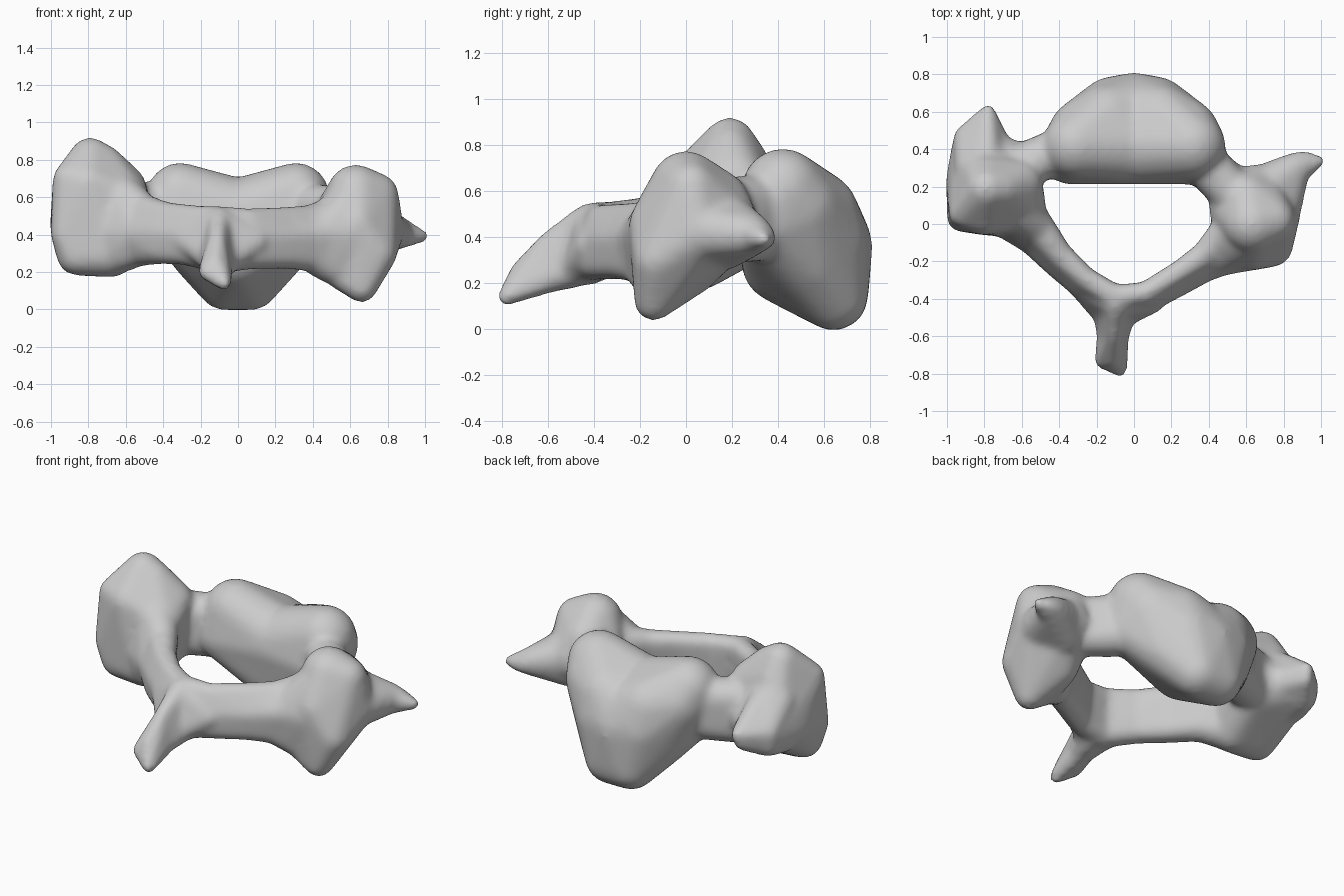
import bpy
import bmesh
import math
from mathutils import Vector

cube = bpy.data.objects.get("Cube")
if cube:
    bpy.data.objects.remove(cube, do_unlink=True)

bone_grey = bpy.data.materials.new("bone grey")
bone_grey.use_nodes = True
colour = (0.6, 0.6, 0.6, 1)
bone_grey.diffuse_color = colour
bone_grey.node_tree.nodes["Principled BSDF"].inputs["Base Color"].default_value = colour

shape = bmesh.new()


def ball_points(ball):
    """Points on a sphere given as x, y, z, radius."""
    x, y, z, radius = ball
    ball_mesh = bmesh.new()
    bmesh.ops.create_icosphere(ball_mesh, subdivisions=3, radius=radius)
    points = [v.co + Vector((x, y, z)) for v in ball_mesh.verts]
    ball_mesh.free()
    return points


def add_hull(balls):
    """Stretch a skin around a group of balls and add it to the bone."""
    hull = bmesh.new()
    for ball in balls:
        for point in ball_points(ball):
            hull.verts.new(point)
    bmesh.ops.convex_hull(hull, input=hull.verts[:])
    loose = [v for v in hull.verts if not v.link_faces]
    bmesh.ops.delete(hull, geom=loose, context='VERTS')
    bmesh.ops.recalc_face_normals(hull, faces=hull.faces[:])
    piece = bpy.data.meshes.new("hull_piece")
    hull.to_mesh(piece)
    hull.free()
    shape.from_mesh(piece)
    bpy.data.meshes.remove(piece)


def add_chain(sections):
    """Join neighbouring groups of balls into one continuous strut."""
    for first, second in zip(sections, sections[1:]):
        add_hull(first + second)


# Main body: a tapering core, then two mirrored shoulders with a dip between
core = [
    (-.07, .64, .145, .15),
    (.07, .64, .145, .15),
    (-.11, .59, .38, .2),
    (.11, .59, .38, .2),
    (0, .6, .36, .21),
    (0, .42, .29, .18),
    (0, .42, .49, .21),
]
add_hull(core + [(-.18, .52, .31, .18), (.18, .52, .31, .18)])
for side in (-1, 1):
    add_hull(core + [
        (.31 * side, .42, .605, .18),
        (.27 * side, .48, .53, .19),
        (.14 * side, .56, .5, .19),
        (.34 * side, .36, .46, .15),
        (.18 * side, .52, .31, .18),
    ])

# Left side mass, with a pointed foot below
add_hull([
    (.63, 0, .62, .155),
    (.74, .02, .61, .12),
    (.6, .14, .56, .13),
    (.63, -.12, .45, .13),
    (.66, -.14, .12, .085),
    (.74, -.12, .3, .11),
    (.77, .05, .42, .12),
    (.52, .08, .5, .12),
    (.58, .03, .26, .11),
    (.54, -.14, .19, .08),
    (.65, .18, .45, .14),
])

# Left wing, running out to a point
add_chain([
    [(.7, .18, .44, .14), (.78, .1, .42, .12), (.66, .18, .36, .1)],
    [(.85, .29, .41, .09)],
    [(.91, .35, .395, .045), (.99, .335, .39, .033)],
])

# Right side mass, with a raised peak
add_hull([
    (-.79, .19, .81, .11),
    (-.72, .19, .77, .11),
    (-.8, .05, .67, .11),
    (-.79, .25, .72, .11),
    (-.91, .06, .7, .08),
    (-.93, .03, .4, .07),
    (-.86, .06, .29, .11),
    (-.68, .06, .3, .13),
    (-.6, .1, .58, .13),
    (-.62, .22, .65, .13),
    (-.915, .25, .45, .09),
    (-.88, .38, .47, .1),
    (-.64, .28, .42, .13),
])

# Right wing: its back slopes straight down from the peak to a blunt ridge
add_hull([
    (-.79, .24, .73, .1),
    (-.86, .3, .62, .1),
    (-.89, .33, .42, .1),
    (-.89, .46, .49, .075),
    (-.88, .45, .42, .08),
    (-.68, .34, .49, .12),
])
add_hull([
    (-.79, .3, .66, .09),
    (-.88, .46, .49, .08),
    (-.87, .45, .42, .08),
    (-.74, .38, .48, .1),
    (-.78, .6, .5, .04),
    (-.79, .58, .44, .04),
])

# Necks between the body and the side masses
add_chain([
    [(-.62, .3, .57, .12), (-.62, .3, .42, .12)],
    [(-.43, .38, .56, .12), (-.43, .38, .42, .12)],
])
add_chain([
    [(.53, .16, .54, .12), (.55, .18, .4, .11)],
    [(.41, .29, .55, .12), (.41, .29, .41, .12)],
])

# Front arch: an upright band around the opening, flaring into both masses
add_chain([
    [(.6, -.06, .54, .14), (.62, -.12, .4, .13), (.58, -.12, .2, .1)],
    [(.47, -.07, .5, .09), (.46, -.17, .4, .11), (.45, -.17, .25, .09)],
    [(.38, -.16, .49, .07), (.38, -.22, .39, .09), (.39, -.21, .28, .08)],
    [(.25, -.25, .49, .06), (.26, -.29, .38, .085), (.28, -.28, .29, .075)],
    [(.06, -.37, .48, .06), (.08, -.39, .38, .08), (.08, -.39, .29, .075)],
    [(-.1, -.39, .49, .065), (-.1, -.42, .27, .08)],
    [(-.26, -.29, .5, .06), (-.28, -.31, .39, .085), (-.28, -.31, .31, .075)],
    [(-.4, -.16, .51, .07), (-.41, -.2, .4, .085), (-.41, -.2, .32, .08)],
    [(-.51, -.02, .53, .09), (-.53, -.07, .4, .1), (-.53, -.05, .32, .09)],
    [(-.62, .08, .59, .13), (-.67, .05, .4, .13), (-.67, .05, .3, .12)],
])

# Front spine: a wide root on the arch, sloping down to a forked tip
spine_root = [(-.1, -.43, .48, .065), (-.14, -.48, .28, .08), (-.07, -.48, .26, .08)]
add_hull(spine_root + [(-.29, -.34, .37, .06), (.1, -.42, .36, .06)])
add_chain([
    spine_root,
    [(-.11, -.6, .38, .045), (-.14, -.6, .25, .06), (-.09, -.6, .22, .065)],
    [(-.17, -.73, .2, .045), (-.12, -.72, .26, .04), (-.075, -.78, .14, .04)],
])

# Fuse the pieces into one bone and soften the joins
mesh = bpy.data.meshes.new("vertebra")
shape.to_mesh(mesh)
shape.free()
bone = bpy.data.objects.new("vertebra", mesh)
bpy.context.collection.objects.link(bone)
fuse = bone.modifiers.new("fuse", 'REMESH')
fuse.mode = 'VOXEL'
fuse.voxel_size = .018
soften = bone.modifiers.new("soften", 'SMOOTH')
soften.factor = .5
soften.iterations = 14

graph = bpy.context.evaluated_depsgraph_get()
fused = bpy.data.meshes.new_from_object(bone.evaluated_get(graph))
bone.modifiers.clear()
bone.data = fused
bpy.data.meshes.remove(mesh)
fused.name = "vertebra"
fused.materials.clear()
fused.materials.append(bone_grey)

bpy.ops.object.select_all(action='DESELECT')
bone.select_set(True)
bpy.context.view_layer.objects.active = bone
bpy.ops.object.shade_smooth_by_angle(angle=math.radians(40))
